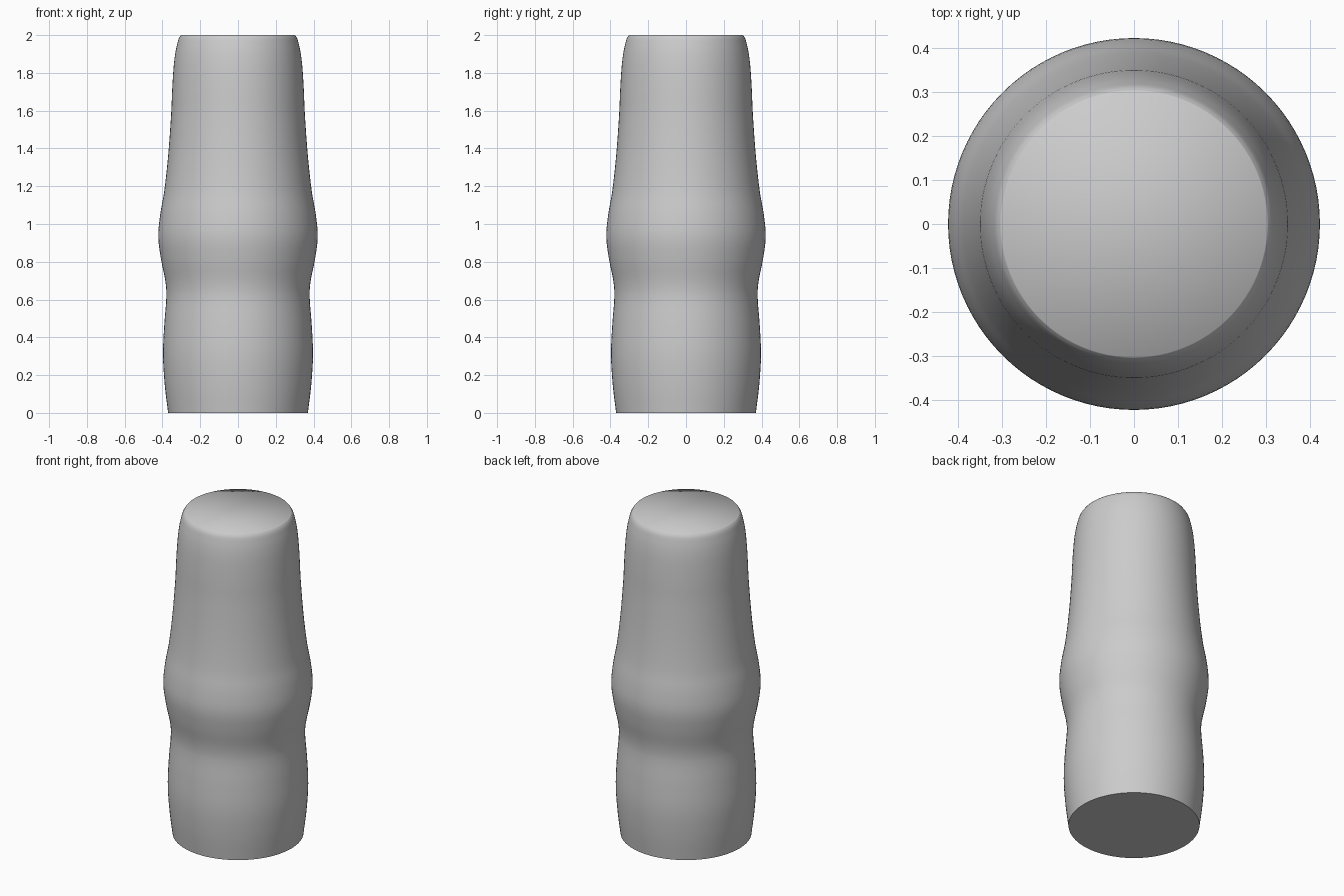
import bpy, bmesh, math

if "Cube" in bpy.data.objects:
    bpy.data.objects.remove(bpy.data.objects["Cube"])

# Side profile as (radius, height), bottom to top
PROFILE = [(0.370, 0.0), (0.388, 0.15), (0.397, 0.31), (0.390, 0.47), (0.379, 0.62),
           (0.385, 0.70), (0.407, 0.81), (0.422, 0.93), (0.412, 1.05), (0.391, 1.17),
           (0.370, 1.36), (0.354, 1.58), (0.348, 1.72), (0.340, 1.84), (0.331, 1.91),
           (0.320, 1.96), (0.312, 1.985), (0.302, 2.0)]
SIDES = 96
STEPS = 4


def smooth_profile(points, steps):
    """Hermite curve of radius over height through the points."""
    last = len(points) - 1
    slope = []
    for i in range(last + 1):
        a, b = points[max(i - 1, 0)], points[min(i + 1, last)]
        slope.append((b[0] - a[0]) / (b[1] - a[1]))
    out = []
    for i in range(last):
        (r0, z0), (r1, z1) = points[i], points[i + 1]
        h = z1 - z0
        for k in range(steps):
            t = k / steps
            r = ((2*t**3 - 3*t**2 + 1) * r0 + (t**3 - 2*t**2 + t) * h * slope[i]
                 + (3*t**2 - 2*t**3) * r1 + (t**3 - t**2) * h * slope[i + 1])
            out.append((r, z0 + h * t))
    out.append(points[-1])
    return out


# Lathed body with flat caps
bm = bmesh.new()
rings = [[bm.verts.new((r * math.cos(2 * math.pi * i / SIDES),
                        r * math.sin(2 * math.pi * i / SIDES), z)) for i in range(SIDES)]
         for r, z in smooth_profile(PROFILE, STEPS)]
for low, high in zip(rings, rings[1:]):
    for i in range(SIDES):
        j = (i + 1) % SIDES
        bm.faces.new((low[i], low[j], high[j], high[i]))
bm.faces.new(rings[0][::-1])
bm.faces.new(rings[-1])

mesh = bpy.data.meshes.new("turned_handle")
bm.to_mesh(mesh)
bm.free()
handle = bpy.data.objects.new("turned_handle", mesh)
bpy.context.collection.objects.link(handle)

# Smooth sides, crisp bottom rim
bpy.context.view_layer.objects.active = handle
handle.select_set(True)
bpy.ops.object.shade_smooth_by_angle(angle=math.radians(65))
